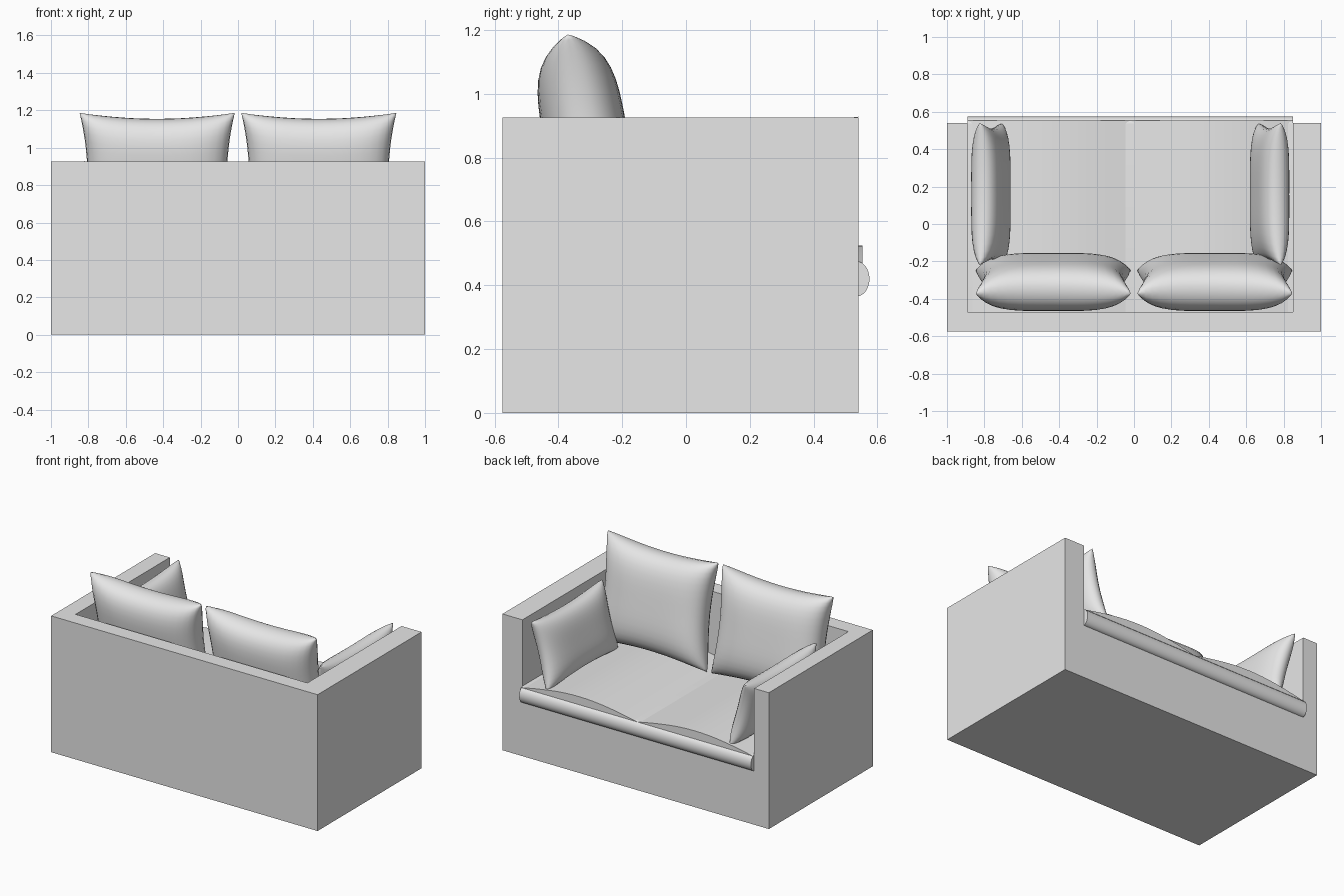
import bpy, bmesh, math
from mathutils import Matrix

if "Cube" in bpy.data.objects:
    bpy.data.objects.remove(bpy.data.objects["Cube"], do_unlink=True)

fabric = bpy.data.materials.new("light grey fabric")
fabric.use_nodes = True
GREY = (0.8, 0.8, 0.8, 1)
fabric.diffuse_color = GREY
fabric.node_tree.nodes["Principled BSDF"].inputs["Base Color"].default_value = GREY

INNER_RIGHT, INNER_LEFT = -0.89, 0.85   # inner faces of the arms
INNER_BACK, FRONT = -0.47, 0.54         # well of the sofa
SEAT_BASE, SEAT_TOP = 0.365, 0.475


def add_object(name, bm, smooth=None):
    bmesh.ops.recalc_face_normals(bm, faces=bm.faces)
    mesh = bpy.data.meshes.new(name)
    bm.to_mesh(mesh)
    bm.free()
    mesh.materials.append(fabric)
    obj = bpy.data.objects.new(name, mesh)
    bpy.context.collection.objects.link(obj)
    bpy.ops.object.select_all(action='DESELECT')
    obj.select_set(True)
    bpy.context.view_layer.objects.active = obj
    if smooth:
        bpy.ops.object.shade_smooth_by_angle(angle=math.radians(smooth))
    return obj


def box(name, low, high):
    bm = bmesh.new()
    bmesh.ops.create_cube(bm, size=1)
    for v in bm.verts:
        v.co = [low[i] + (v.co[i] + 0.5) * (high[i] - low[i]) for i in range(3)]
    return add_object(name, bm)


def prism(name, points, offset, smooth):
    """Extrude a closed outline along an offset."""
    bm = bmesh.new()
    face = bm.faces.new([bm.verts.new(p) for p in points])
    ends = bmesh.ops.extrude_face_region(bm, geom=[face], use_keep_orig=True)
    moved = [g for g in ends["geom"] if isinstance(g, bmesh.types.BMVert)]
    bmesh.ops.translate(bm, verts=moved, vec=offset)
    return add_object(name, bm, smooth)


def pillow(name, half_w, half_h, half_t, pinch_w, pinch_h, centre, rotation, n=20):
    """Plump cushion in the XZ plane with flared corners and pinched sides."""
    bm = bmesh.new()
    steps = [math.sin((i / n - 0.5) * math.pi) for i in range(n + 1)]
    for side in (-1, 1):
        rows = []
        for v in steps:
            row = []
            for u in steps:
                swell = max(0, (1 - u ** 4) * (1 - v ** 4)) ** 0.45
                row.append(bm.verts.new((
                    u * (half_w - pinch_w * (1 - v * v)),
                    side * half_t * swell,
                    v * (half_h - pinch_h * (1 - u * u)))))
            rows.append(row)
        for j in range(n):
            for i in range(n):
                bm.faces.new((rows[j][i], rows[j][i + 1],
                              rows[j + 1][i + 1], rows[j + 1][i]))
    bmesh.ops.remove_doubles(bm, verts=bm.verts, dist=0.0001)
    bmesh.ops.transform(bm, matrix=Matrix.Translation(centre) @ rotation, verts=bm.verts)
    return add_object(name, bm, 80)


# Sofa body: solid block with an open-fronted well cut out
body = box("sofa_body", (-1, -0.575, 0), (1, FRONT, 0.925))
cutter = box("well_cutter", (INNER_RIGHT, INNER_BACK, SEAT_BASE), (INNER_LEFT, 1, 1.5))
cutter.hide_render = True
cut = body.modifiers.new("well", 'BOOLEAN')
cut.operation, cut.object, cut.solver = 'DIFFERENCE', cutter, 'EXACT'
bpy.context.view_layer.objects.active = body
bpy.ops.object.modifier_apply(modifier="well")
bpy.data.objects.remove(cutter, do_unlink=True)

# Seat cushion with a rounded front roll
mid_z, half_z = (SEAT_BASE + SEAT_TOP) / 2, (SEAT_TOP - SEAT_BASE) / 2
outline = [(INNER_RIGHT, INNER_BACK, SEAT_TOP), (INNER_RIGHT, INNER_BACK, SEAT_BASE)]
for i in range(17):
    a = math.pi * (i / 16 - 0.5)
    outline.append((INNER_RIGHT, 0.535 + 0.04 * math.cos(a), mid_z + half_z * math.sin(a)))
prism("seat_cushion", outline, (INNER_LEFT - INNER_RIGHT, 0, 0), 40)

# Two low crowned pads on the seat
width = (INNER_LEFT - INNER_RIGHT) / 2
for k, side in enumerate(("right", "left")):
    start = INNER_RIGHT + k * width
    arc = [(start + width * i / 16, INNER_BACK,
            SEAT_TOP - 0.005 + 0.055 * math.sin(math.pi * i / 16)) for i in range(17)]
    prism(side + "_seat_crown", arc, (0, 0.553 - INNER_BACK, 0), 30)

# Back pillows lean against the back, side pillows against the arms
for sign, side in ((-1, "right"), (1, "left")):
    pillow(side + "_back_pillow", 0.415, 0.352, 0.132, 0.042, 0.035,
           (sign * 0.432, -0.31, 0.84), Matrix.Rotation(math.radians(10), 4, 'X'))
    lean = Matrix.Rotation(sign * math.radians(15), 4, 'Y')
    pillow(side + "_arm_pillow", 0.38, 0.228, 0.08, 0.03, 0.025,
           (sign * 0.745 - 0.02, 0.16, 0.708), lean @ Matrix.Rotation(math.pi / 2, 4, 'Z'))
